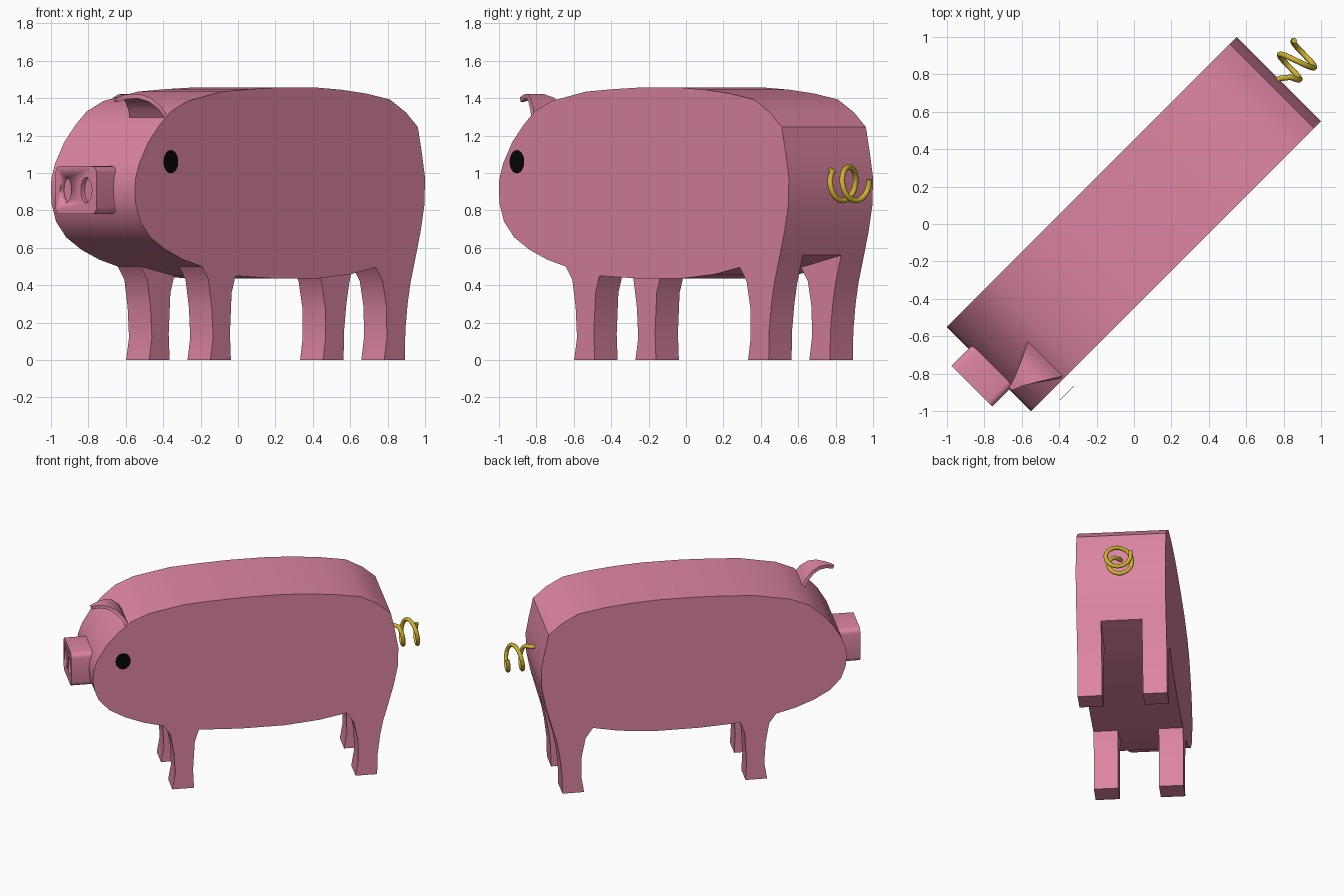
import bpy, bmesh, math
from mathutils import Vector

if "Cube" in bpy.data.objects:
    bpy.data.objects.remove(bpy.data.objects["Cube"])

R2 = math.sqrt(2)


def material(name, rgb):
    m = bpy.data.materials.new(name)
    m.diffuse_color = (*rgb, 1)
    m.use_nodes = True
    m.node_tree.nodes["Principled BSDF"].inputs["Base Color"].default_value = m.diffuse_color
    return m


PINK = material("pink", (0.72, 0.235, 0.36))
GOLD = material("gold", (0.62, 0.45, 0.03))
BLACK = material("black", (0.002, 0.002, 0.002))


def place(u, v, z):
    """u runs from snout to tail, v across the body; the animal stands at 45 degrees."""
    return Vector(((u + v) / R2, (u - v) / R2, z))


def loft(name, rings, mat, smooth=35):
    """Closed solid through rings of (u, v, z) points."""
    bm = bmesh.new()
    rows = [[bm.verts.new(place(*p)) for p in ring] for ring in rings]
    n = len(rows[0])
    for a, b in zip(rows, rows[1:]):
        for i in range(n):
            bm.faces.new((a[i], a[(i + 1) % n], b[(i + 1) % n], b[i]))
    bm.faces.new(rows[0])
    bm.faces.new(rows[-1])
    bmesh.ops.recalc_face_normals(bm, faces=bm.faces[:])
    me = bpy.data.meshes.new(name)
    bm.to_mesh(me)
    bm.free()
    me.materials.append(mat)
    ob = bpy.data.objects.new(name, me)
    bpy.context.collection.objects.link(ob)
    bpy.ops.object.select_all(action='DESELECT')
    ob.select_set(True)
    bpy.context.view_layer.objects.active = ob
    bpy.ops.object.shade_smooth_by_angle(angle=math.radians(smooth))
    return ob


def side_prism(name, profile, v0, v1, mat=PINK):
    """Side profile given in front-view x and z, extruded across the body."""
    pts = [((x - 0.223) * R2, z) for x, z in profile]
    return loft(name, [[(u, v, z) for u, z in pts] for v in (v0, v1)], mat)


def ellipse(cv, cz, rv, rz, n=24):
    return [(cv + rv * math.cos(2 * math.pi * i / n),
             cz + rz * math.sin(2 * math.pi * i / n)) for i in range(n)]


# Body, without the legs
W = 0.318
body = [(-0.553, 0.9), (-0.55, 0.97), (-0.53, 1.05), (-0.482, 1.163), (-0.423, 1.254),
        (-0.36, 1.33), (-0.27, 1.385), (-0.086, 1.435), (0.06, 1.448), (0.21, 1.457),
        (0.41, 1.457), (0.55, 1.445), (0.68, 1.425), (0.81, 1.393), (0.895, 1.325),
        (0.96, 1.245), (0.982, 1.1), (0.998, 0.975), (0.995, 0.83), (0.975, 0.69),
        (0.95, 0.56), (0.735, 0.495), (0.60, 0.458), (0.42, 0.435), (0.2, 0.435),
        (-0.015, 0.45), (-0.195, 0.5), (-0.295, 0.537), (-0.39, 0.59), (-0.47, 0.655),
        (-0.525, 0.74), (-0.548, 0.83)]
side_prism("body", body, -W, W)

# Legs, one pair mirrored across the body
front_leg = [(-0.195, 0.5), (-0.16, 0.43), (-0.142, 0.28), (-0.135, 0.12), (-0.15, 0),
             (-0.04, 0), (-0.045, 0.14), (-0.036, 0.36), (-0.015, 0.45)]
rear_leg = [(0.735, 0.495), (0.772, 0.42), (0.792, 0.28), (0.794, 0.12), (0.78, 0),
            (0.89, 0), (0.893, 0.16), (0.905, 0.3), (0.92, 0.41), (0.95, 0.56)]
for side, s in (("left", 1), ("right", -1)):
    side_prism("front_leg_" + side, front_leg, s * 0.145, s * W)
    side_prism("rear_leg_" + side, rear_leg, s * 0.145, s * W)

# Snout: rounded block with two sunken nostrils
hv, hz, r, outline = 0.155, 0.128, 0.035, []
for k, (sv, sz) in enumerate(((1, 1), (-1, 1), (-1, -1), (1, -1))):
    for j in range(5):
        a = math.radians(90 * k + 22.5 * j)
        outline.append((sv * (hv - r) + r * math.cos(a), 0.908 + sz * (hz - r) + r * math.sin(a)))
snout = loft("snout", [[(u, v, z) for v, z in outline] for u in (-1.225, -1.0)], PINK)
for s in (-1, 1):
    cutter = loft("nostril_cutter", [[(u, v, z) for v, z in ellipse(s * 0.078, 0.908, 0.042, 0.068)]
                                     for u in (-1.26, -1.195)], PINK)
    cutter.hide_render = True
    mod = snout.modifiers.new("nostril", 'BOOLEAN')
    mod.operation = 'DIFFERENCE'
    mod.solver = 'EXACT'
    mod.object = cutter
    bpy.context.view_layer.objects.active = snout
    bpy.ops.object.modifier_apply(modifier=mod.name)
    bpy.data.objects.remove(cutter)

# Single ear: a tapering strip curling forward
ear = [(-0.835, 1.295, 0.04, 0.31), (-0.868, 1.355, 0.058, 0.29), (-0.92, 1.403, 0.08, 0.258),
       (-0.975, 1.423, 0.105, 0.225), (-1.035, 1.42, 0.13, 0.19), (-1.089, 1.403, 0.145, 0.168)]
rings = []
for i, (u, z, v0, v1) in enumerate(ear):
    a, b = ear[max(i - 1, 0)], ear[min(i + 1, len(ear) - 1)]
    t = Vector((b[0] - a[0], b[1] - a[1])).normalized() * 0.025
    du, dz = t.y, t.x  # inward, under the curl
    rings.append([(u, v0, z), (u, v1, z), (u - du, v1, z + dz), (u - du, v0, z + dz)])
loft("ear", rings, PINK)

# Eye: thin disc standing just off one cheek
loft("eye", [[(-0.893 + a, v, b) for a, b in ellipse(0, 1.06, 0.054, 0.062)]
             for v in (0.384, 0.387)], BLACK)

# Tail: corkscrew tube
path = [(1.07, 0, 1.01), (1.10, 0, 1.012)]
N = 44
for i in range(2, N + 1):
    th = math.radians(645) * i / N
    rad = 0.07 + 0.02 * min(1, th / math.pi)
    path.append((1.13 + 0.0256 * th / (math.pi / 2) + 0.015 * math.sin(th),
                 rad * math.sin(th), 0.942 + rad * math.cos(th)))
curve = bpy.data.curves.new("tail", 'CURVE')
curve.dimensions = '3D'
curve.bevel_depth = 0.015
curve.bevel_resolution = 3
curve.use_fill_caps = True
spline = curve.splines.new('POLY')
spline.points.add(len(path) - 1)
for p, c in zip(spline.points, path):
    p.co = (*place(*c), 1)
curve.materials.append(GOLD)
bpy.context.collection.objects.link(bpy.data.objects.new("tail", curve))
